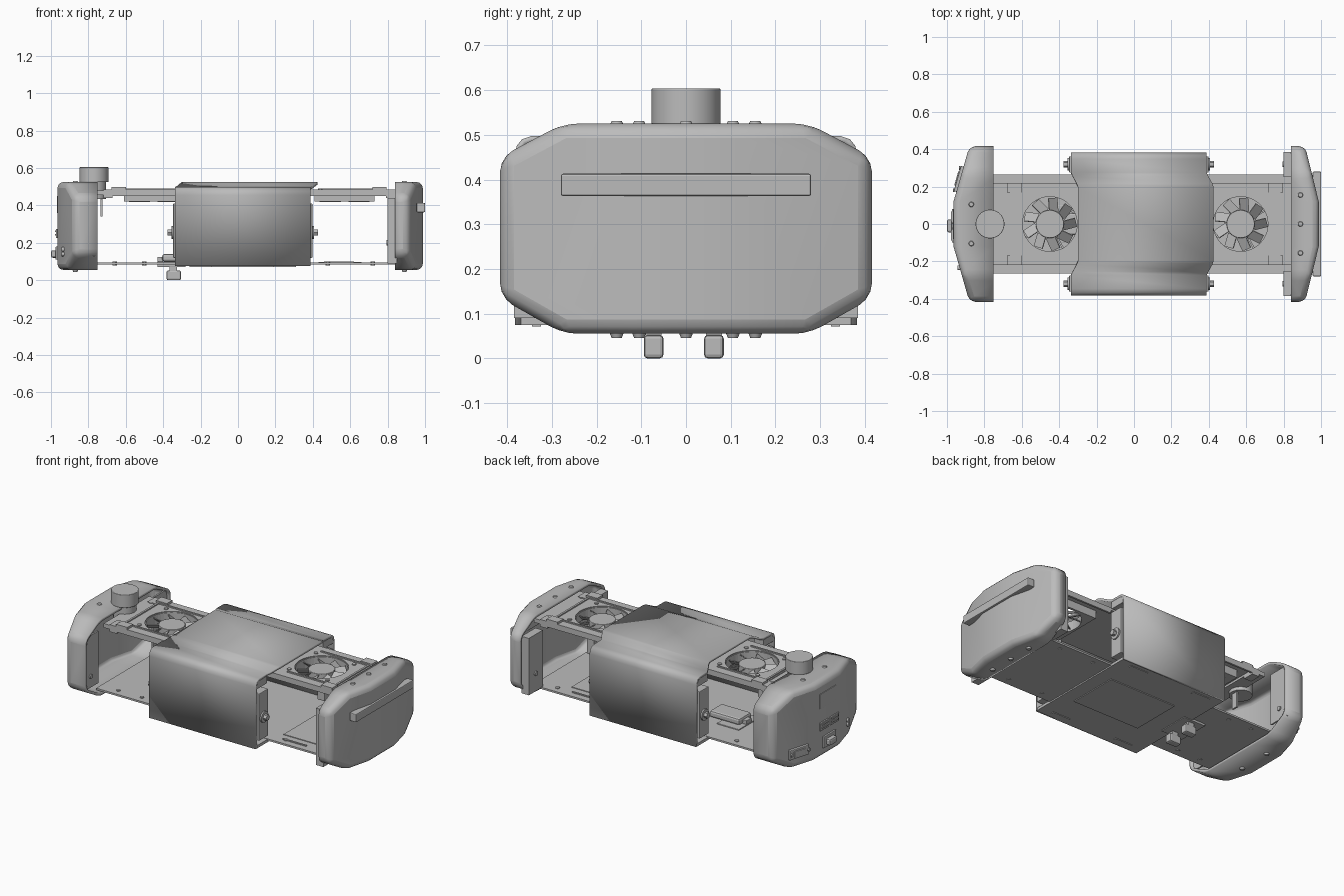
import bpy, bmesh, math
from mathutils import Matrix, Vector

if "Cube" in bpy.data.objects:
    bpy.data.objects.remove(bpy.data.objects["Cube"], do_unlink=True)

grey = bpy.data.materials.new("plain_grey")
grey.use_nodes = True
colour = (0.5, 0.5, 0.5, 1)
grey.diffuse_color = colour
grey.node_tree.nodes["Principled BSDF"].inputs["Base Color"].default_value = colour


def finish(name, bm, smooth=False, bevel=0.0, segments=3, wall=0.0):
    mesh = bpy.data.meshes.new(name)
    bm.to_mesh(mesh)
    bm.free()
    obj = bpy.data.objects.new(name, mesh)
    bpy.context.collection.objects.link(obj)
    mesh.materials.append(grey)
    if smooth:
        bpy.ops.object.select_all(action='DESELECT')
        obj.select_set(True)
        bpy.context.view_layer.objects.active = obj
        bpy.ops.object.shade_smooth_by_angle(angle=math.radians(30))
    if bevel:
        mod = obj.modifiers.new("rounded_edges", 'BEVEL')
        mod.width, mod.segments = bevel, segments
        mod.limit_method = 'ANGLE'
        mod.angle_limit = math.radians(20)
    if wall:
        mod = obj.modifiers.new("wall", 'SOLIDIFY')
        mod.thickness, mod.offset = wall, -1
    return obj


def box(name, x, y, z, bevel=0.0, turn=0.0):
    """Box from (low, high) ranges, turned about its own upright axis."""
    lo, hi = Vector((x[0], y[0], z[0])), Vector((x[1], y[1], z[1]))
    bm = bmesh.new()
    bmesh.ops.create_cube(bm, size=1, matrix=Matrix.Translation((lo + hi) / 2)
                          @ Matrix.Rotation(turn, 4, 'Z')
                          @ Matrix.Diagonal((*(hi - lo), 1)))
    return finish(name, bm, bevel=bevel, segments=2)


def pair(name, x, y, z, bevel=0.0):
    for side, sign in (("left", 1), ("right", -1)):
        box(f"{name}_{side}", x, sorted((y[0] * sign, y[1] * sign)), z, bevel)


def cylinder(name, at, radius, depth, axis='Z', sides=32, top=None, bevel=0.0):
    bm = bmesh.new()
    rot = Matrix.Rotation(math.pi / 2, 4, 'Y') if axis == 'X' else Matrix()
    bmesh.ops.create_cone(bm, cap_ends=True, segments=sides, radius1=radius,
                          radius2=radius if top is None else top, depth=depth,
                          matrix=Matrix.Translation(at) @ rot)
    return finish(name, bm, smooth=True, bevel=bevel)


def holed_square(name, cx, half, hole, z0, z1):
    """Square slab with a round hole through it."""
    bm = bmesh.new()
    n, rings = 48, []
    for square, z in ((0, z0), (1, z0), (1, z1), (0, z1)):
        ring = []
        for i in range(n):
            a = 2 * math.pi * i / n + math.pi / 4
            c, s = math.cos(a), math.sin(a)
            r = half / max(abs(c), abs(s)) if square else hole
            ring.append(bm.verts.new((cx + r * c, r * s, z)))
        rings.append(ring)
    for k in range(4):
        a, b = rings[k], rings[(k + 1) % 4]
        for i in range(n):
            j = (i + 1) % n
            bm.faces.new((a[i], a[j], b[j], b[i]))
    bmesh.ops.recalc_face_normals(bm, faces=bm.faces)
    return finish(name, bm)


# End caps: hollow faceted octagons with a flat centre strip outside
def end_cap(name, x_in, x_mid, x_edge):
    half = [(0.12, 0.055), (0.275, 0.055), (0.416, 0.135),
            (0.416, 0.45), (0.275, 0.525), (0.12, 0.525)]
    outline = half + [(-y, z) for y, z in reversed(half)]
    bm = bmesh.new()

    def outer_x(y):
        return x_mid + (x_edge - x_mid) * max(0, abs(y) - 0.12) / 0.296

    inner = [bm.verts.new((x_in, y, z)) for y, z in outline]
    outer = [bm.verts.new((outer_x(y), y, z)) for y, z in outline]
    n = len(outline)
    for i in range(n):
        j = (i + 1) % n
        bm.faces.new((inner[i], inner[j], outer[j], outer[i]))
    bm.faces.new(outer[:6])
    bm.faces.new(outer[6:])
    bm.faces.new((outer[0], outer[5], outer[6], outer[11]))
    opening = bm.faces.new(inner)
    bmesh.ops.recalc_face_normals(bm, faces=bm.faces)
    bmesh.ops.delete(bm, geom=[opening], context='FACES_ONLY')
    finish(name, bm, smooth=True, bevel=0.032, wall=0.016)


end_cap("handle_end_cap", 0.84, 0.988, 0.915)
end_cap("port_end_cap", -0.75, -0.965, -0.88)
box("handle_bar", (0.955, 1.0), (-0.28, 0.28), (0.363, 0.413), 0.005)

# Flanges closing the cap mouths beside the tray
pair("handle_cap_flange", (0.80, 0.85), (0.25, 0.385), (0.09, 0.44))
pair("port_cap_flange", (-0.775, -0.765), (0.265, 0.402), (0.13, 0.45))
for sign in (1, -1):
    cylinder("handle_cap_bolt", (0.797, 0.32 * sign, 0.2), 0.014, 0.008, 'X', 16)
    cylinder("port_cap_bolt", (-0.762, 0.34 * sign, 0.2), 0.014, 0.008, 'X', 16)

# Domed screws above and below the caps
for x, ys in ((0.89, (-0.155, 0, 0.155)), (-0.87, (-0.105, 0.105))):
    for y in ys:
        cylinder("top_screw", (x, y, 0.527), 0.015, 0.008, sides=16, top=0.011)
        low = cylinder("bottom_screw", (x, y, 0.05), 0.011, 0.01, sides=16, top=0.015)

# Round sensor on the port end
cylinder("sensor_turret", (-0.77, 0, 0.564), 0.077, 0.08, sides=48, bevel=0.003)
cylinder("sensor_base", (-0.77, 0, 0.48), 0.065, 0.09, sides=32)
box("sensor_lead", (-0.735, -0.725), (-0.02, 0.02), (0.34, 0.44))

# Ports, switch and screen on the port end
slant = -math.atan2(0.085, 0.296)
box("power_inlet", (-0.945, -0.92), (0.17, 0.31), (0.12, 0.18), 0.004, slant)
box("power_inlet_core", (-0.951, -0.92), (0.2, 0.28), (0.133, 0.167), 0.003, slant)
for y in (0.18, 0.3):
    cylinder("inlet_screw", (-0.948 + (y - 0.24) * 0.28, y, 0.15), 0.01, 0.008, 'X', 12)
box("switch_frame", (-0.975, -0.95), (-0.07, 0.05), (0.11, 0.18), 0.003)
box("switch_rocker", (-1.0, -0.96), (-0.045, 0.025), (0.12, 0.16), 0.01)
for y in (0.04, -0.06):
    box("data_port", (-0.973, -0.95), (y - 0.04, y + 0.04), (0.225, 0.275), 0.002)
    for dz in (0.238, 0.258):
        box("data_slot", (-0.978, -0.95), (y - 0.028, y + 0.028), (dz, dz + 0.008))
box("screen_plate", (-0.969, -0.955), (-0.08, 0.08), (0.36, 0.45), 0.002)
for dz in (0.14, 0.165):
    cylinder("side_jack", (-0.935, -0.235, dz), 0.012, 0.02, 'X', 16)

# Centre sleeve: raised top panel slightly offset along the length
bm = bmesh.new()
side = [(0.383, 0.075, 0), (0.383, 0.455, 0), (0.379, 0.475, 0), (0.367, 0.49, 0),
        (0.347, 0.497, 0), (0.275, 0.499, 0), (0.255, 0.503, 0.01),
        (0.215, 0.521, 0.032), (0.195, 0.525, 0.038)]
profile = side + [(-y, z, s) for y, z, s in reversed(side)]
near = [bm.verts.new((-0.337 + s, y, z)) for y, z, s in profile]
far = [bm.verts.new((0.388 + s, y, z)) for y, z, s in profile]
for i in range(len(profile) - 1):
    bm.faces.new((near[i], far[i], far[i + 1], near[i + 1]))
bmesh.ops.recalc_face_normals(bm, faces=bm.faces)
if sum(f.normal.z for f in bm.faces) < 0:
    bmesh.ops.reverse_faces(bm, faces=bm.faces)
finish("centre_sleeve", bm, smooth=True, wall=0.014)

# Sleeve end brackets with knobs
for x, out in ((0.388, 1), (-0.337, -1)):
    pair("sleeve_bracket", sorted((x - out * 0.04, x + out * 0.01)),
         (0.275, 0.362), (0.12, 0.41), 0.004)
    for sign in (1, -1):
        spot = (0.32 * sign, 0.255)
        cylinder("bracket_washer", (x + out * 0.013, *spot), 0.034, 0.012, 'X', 24)
        cylinder("bracket_bolt", (x + out * 0.025, *spot), 0.018, 0.03, 'X', 6)
    pair("sleeve_inner_rail", sorted((x - out * 0.06, x)), (0.27, 0.37), (0.44, 0.484))

# Floor
box("floor_plate", (-0.78, 0.86), (-0.265, 0.265), (0.083, 0.094))
box("centre_floor", (-0.337, 0.388), (-0.381, 0.381), (0.075, 0.092))
box("floor_hatch", (-0.16, 0.3), (-0.16, 0.16), (0.07, 0.076))
for x in (-0.2, 0.25):
    pair("floor_strip", (x - 0.06, x + 0.06), (0.325, 0.345), (0.071, 0.076))
pair("floor_ridge", (0.46, 0.62), (0.215, 0.225), (0.094, 0.10))
box("access_panel", (0.43, 0.66), (-0.17, 0.17), (0.094, 0.098))
for x in (-0.66, -0.5, 0.48, 0.72):
    for y in (-0.22, 0.22):
        cylinder("floor_screw", (x, y, 0.089), 0.012, 0.02, sides=12)

# Feet hooks and the module on the floor
for y in (-0.0725, 0.0625):
    box("foot", (-0.382, -0.305), (y - 0.022, y + 0.022), (0.0, 0.052), 0.008)
    box("foot_neck", (-0.365, -0.325), (y - 0.018, y + 0.018), (0.04, 0.09))
box("foot_mount", (-0.43, -0.28), (-0.1, 0.1), (0.07, 0.1), 0.003)
box("floor_module", (-0.405, -0.2), (-0.06, 0.06), (0.1, 0.14), 0.012)
box("module_plug", (-0.43, -0.4), (-0.025, 0.025), (0.1, 0.125), 0.003)

# Upper tray and fans, one at each side of the sleeve
for label, cx, out in (("port", -0.45, -1), ("handle", 0.57, 1)):
    holed_square(label + "_tray", cx, 0.22, 0.15, 0.468, 0.484)
    pair(label + "_tray_flange", (cx - 0.22, cx + 0.22), (0.208, 0.22), (0.45, 0.484))
    holed_square(label + "_fan_frame", cx, 0.16, 0.146, 0.42, 0.478)
    tip = cx + out * 0.22
    box(label + "_tray_end", sorted((tip, tip + out * 0.09)), (-0.22, 0.22),
        (0.455, 0.48))
    # Raised rim and corner brackets round each fan
    edge = cx + out * 0.20
    box(label + "_rim_end", sorted((edge, edge + out * 0.012)), (-0.165, 0.165),
        (0.484, 0.491))
    pair(label + "_rim", sorted((cx - out * 0.12, edge)), (0.158, 0.168), (0.484, 0.491))
    pair(label + "_corner", sorted((edge - out * 0.05, tip + out * 0.005)),
         (0.165, 0.22), (0.475, 0.498))
    pair(label + "_hanger", sorted((tip, tip + out * 0.05)), (0.15, 0.22), (0.44, 0.484))
    for sx in (-1, 1):
        for sy in (-1, 1):
            cylinder(label + "_fan_screw", (cx + sx * 0.13, sy * 0.13, 0.486),
                     0.012, 0.008, sides=12)
    for sy in (-1, 1):
        cylinder(label + "_end_screw", (tip + out * 0.03, sy * 0.155, 0.481),
                 0.012, 0.008, sides=12)
    cylinder(label + "_fan_hub", (cx, 0, 0.45), 0.075, 0.05, sides=32, bevel=0.003)
    # Pitched blades and the struts beneath them
    bm = bmesh.new()
    blades = 9
    for i in range(blades):
        spin = Matrix.Translation((cx, 0, 0.45)) @ Matrix.Rotation(
            2 * math.pi * i / blades, 4, 'Z')
        bmesh.ops.create_cube(bm, size=1, matrix=spin
                              @ Matrix.Translation((0.104, 0, 0))
                              @ Matrix.Rotation(0.25, 4, 'Z')
                              @ Matrix.Rotation(0.7, 4, 'X')
                              @ Matrix.Diagonal((0.074, 0.062, 0.005, 1)))
    for i in range(4):
        bmesh.ops.create_cube(bm, size=1, matrix=Matrix.Translation((cx, 0, 0.422))
                              @ Matrix.Rotation(math.pi / 2 * i + 0.5, 4, 'Z')
                              @ Matrix.Translation((0.1, 0, 0))
                              @ Matrix.Diagonal((0.1, 0.01, 0.006, 1)))
    finish(label + "_fan_blades", bm)
box("tray_bridge", (-0.235, 0.355), (-0.22, 0.22), (0.468, 0.484))
